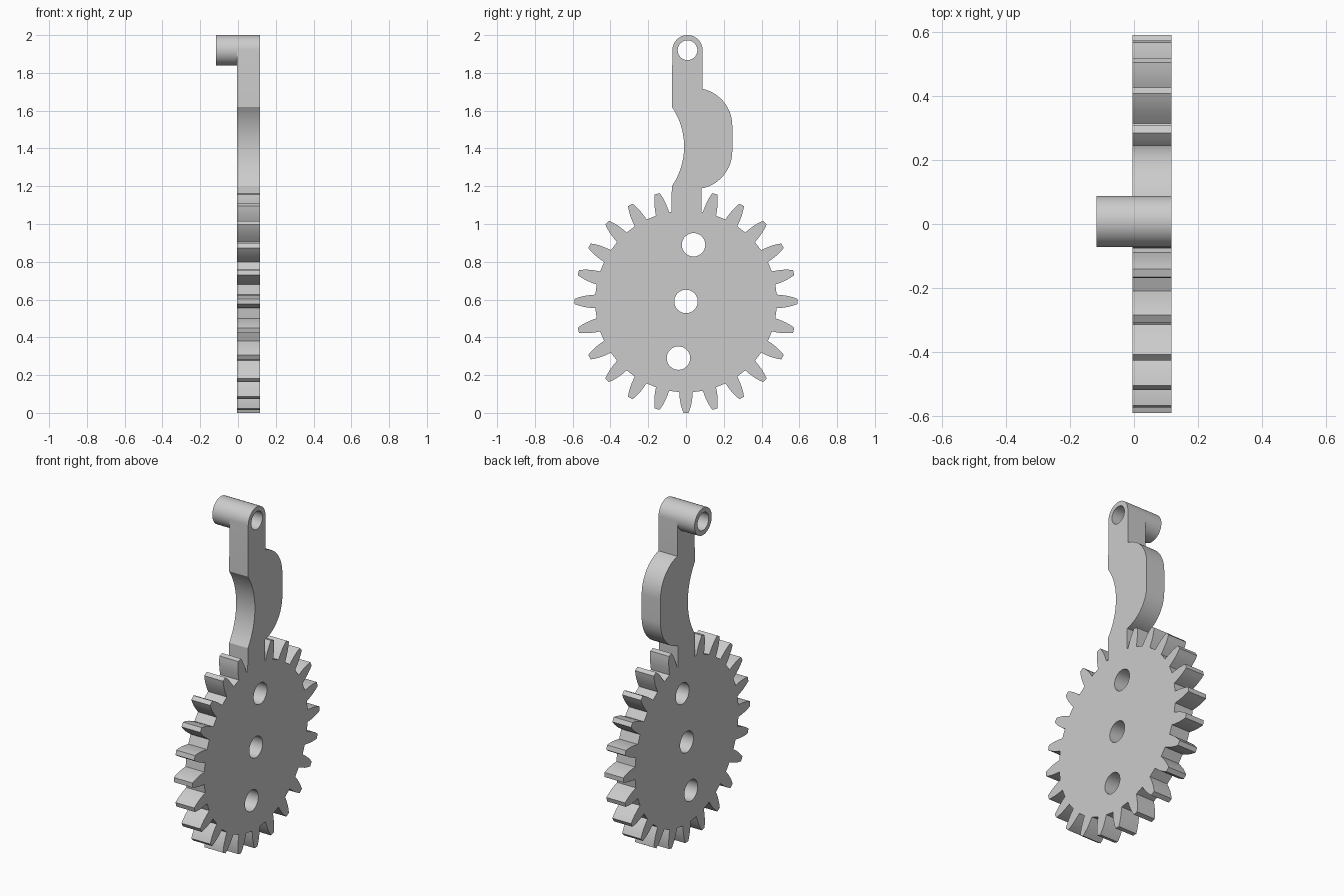
import bpy, bmesh
from math import sin, cos, pi, radians, sqrt

cube = bpy.data.objects.get("Cube")
if cube:
    bpy.data.objects.remove(cube, do_unlink=True)

grey = bpy.data.materials.new("plain_grey")
grey.use_nodes = True
COLOUR = (0.6, 0.6, 0.6, 1)
grey.diffuse_color = COLOUR
grey.node_tree.nodes["Principled BSDF"].inputs["Base Color"].default_value = COLOUR


def arc(cy, cz, r, start, end, steps=20):
    """Points along an arc, angles in degrees."""
    angles = [radians(start + (end - start) * i / steps) for i in range(steps + 1)]
    return [(cy + r * cos(a), cz + r * sin(a)) for a in angles]


def circle(cy, cz, r):
    return arc(cy, cz, r, 0, 360, 48)[:-1]


def slab(name, loops, x0, x1):
    """Fill closed y-z loops (inner loops become holes) and extrude along x."""
    curve = bpy.data.curves.new(name + "_profile", "CURVE")
    curve.dimensions = "2D"
    curve.fill_mode = "BOTH"
    curve.extrude = (x1 - x0) / 2
    for loop in loops:
        spline = curve.splines.new("POLY")
        spline.points.add(len(loop) - 1)
        for point, (y, z) in zip(spline.points, loop):
            point.co = (y, z, 0, 1)
        spline.use_cyclic_u = True
    helper = bpy.data.objects.new(name + "_profile", curve)
    bpy.context.collection.objects.link(helper)
    bpy.context.view_layer.update()
    evaluated = helper.evaluated_get(bpy.context.evaluated_depsgraph_get())
    mesh = bpy.data.meshes.new_from_object(evaluated)
    bpy.data.objects.remove(helper, do_unlink=True)
    bpy.data.curves.remove(curve)

    bm = bmesh.new()
    bm.from_mesh(mesh)
    bmesh.ops.remove_doubles(bm, verts=bm.verts, dist=0.0001)
    for v in bm.verts:  # profile plane to y-z, thickness to x
        v.co = (v.co.z + (x0 + x1) / 2, v.co.x, v.co.y)
    bmesh.ops.recalc_face_normals(bm, faces=bm.faces)
    bm.to_mesh(mesh)
    bm.free()
    mesh.name = name
    mesh.materials.clear()
    mesh.materials.append(grey)
    obj = bpy.data.objects.new(name, mesh)
    bpy.context.collection.objects.link(obj)
    bpy.ops.object.select_all(action="DESELECT")
    obj.select_set(True)
    bpy.context.view_layer.objects.active = obj
    bpy.ops.object.shade_smooth_by_angle(angle=radians(30))
    return obj


# Gear teeth: the top tooth is left out where the arm grows
TEETH, CENTRE_Z, ROOT = 24, 0.59, 0.48
FLANK = [(ROOT, 0.036), (0.51, 0.0335), (0.54, 0.029), (0.567, 0.022), (0.59, 0.0135)]
outline = []
for k in range(1, TEETH):
    a = pi / 2 + 2 * pi * k / TEETH
    side = [(r, -w) for r, w in FLANK] + [(r, w) for r, w in reversed(FLANK)]
    outline += [(r * cos(a) - w * sin(a), CENTRE_Z + r * sin(a) + w * cos(a))
                for r, w in side]

# Arm: right edge with its bulge, rounded top, left edge with its hollow
ARM_BASE = CENTRE_Z + sqrt(ROOT ** 2 - 0.08 ** 2)
PIN_Y, PIN_Z, PIN_R = 0.008, 1.92, 0.08
outline += [(0.082, ARM_BASE)]
outline += arc(0.045, 1.385, 0.2, -79, 0)
outline += arc(0.045, 1.52, 0.2, 0, 77.6)
outline += arc(PIN_Y, PIN_Z, PIN_R, 0, 180, 24)
outline += arc(-0.382, 1.41, 0.372, 34.4, -34.4)
outline += [(-0.077, ARM_BASE)]

# Bores through the gear and the arm end
bores = [circle(y, CENTRE_Z + dz, 0.062) for y, dz in ((0, 0), (0.04, 0.3), (-0.04, -0.3))]
pin_bore = circle(PIN_Y, PIN_Z, 0.052)

slab("gear_with_arm", [outline, *bores, pin_bore], -0.005, 0.117)
slab("pin_sleeve", [circle(PIN_Y, PIN_Z, PIN_R), pin_bore], -0.117, -0.005)
